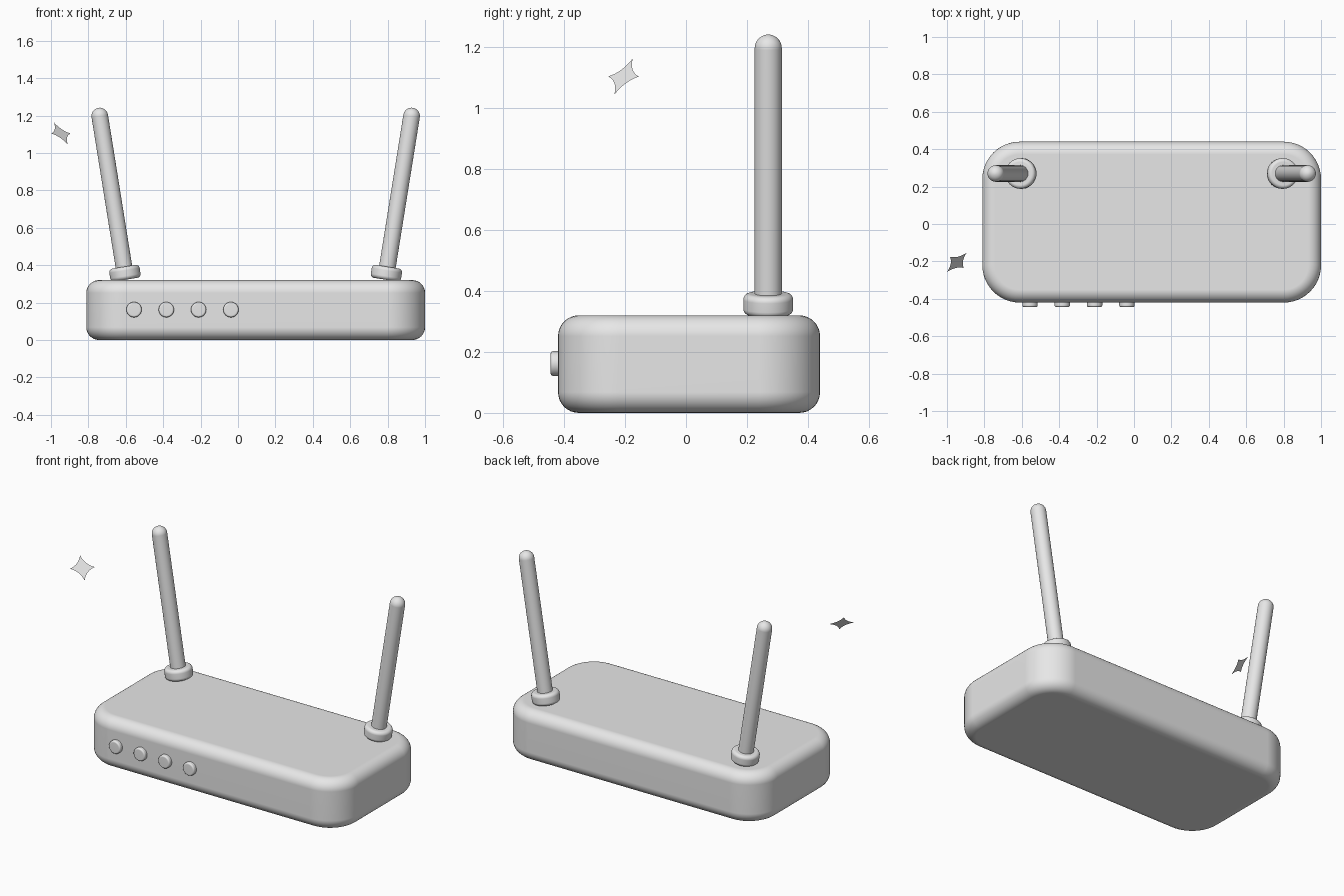
import bpy, bmesh, math
from mathutils import Matrix, Vector

if "Cube" in bpy.data.objects:
    bpy.data.objects.remove(bpy.data.objects["Cube"])

grey = bpy.data.materials.new("light_grey")
grey.diffuse_color = (0.8, 0.8, 0.8, 1)
grey.use_nodes = True
grey.node_tree.nodes["Principled BSDF"].inputs["Base Color"].default_value = grey.diffuse_color


def finish(name, bm, matrix=Matrix(), smooth=True):
    mesh = bpy.data.meshes.new(name)
    bm.to_mesh(mesh)
    bm.free()
    ob = bpy.data.objects.new(name, mesh)
    bpy.context.collection.objects.link(ob)
    mesh.materials.append(grey)
    ob.matrix_world = matrix
    if smooth:
        bpy.ops.object.select_all(action='DESELECT')
        ob.select_set(True)
        bpy.context.view_layer.objects.active = ob
        bpy.ops.object.shade_smooth_by_angle(angle=math.radians(35))
        ob.modifiers.new("even_shading", 'WEIGHTED_NORMAL').keep_sharp = True
    return ob


def lathe(name, profile, matrix, steps=40):
    """Revolve (radius, height) points about local z."""
    bm = bmesh.new()
    vs = [bm.verts.new((r, 0, z)) for r, z in profile]
    es = [bm.edges.new(p) for p in zip(vs, vs[1:])]
    bmesh.ops.spin(bm, geom=vs + es, axis=(0, 0, 1), cent=(0, 0, 0),
                   angle=math.tau, steps=steps)
    bmesh.ops.remove_doubles(bm, verts=bm.verts, dist=1e-5)
    bmesh.ops.recalc_face_normals(bm, faces=bm.faces)
    return finish(name, bm, matrix)


def arc(r, z, radius, a0, a1, n):
    """Points of an arc centred at (r, z), angles in degrees."""
    return [(r + radius * math.cos(math.radians(a0 + (a1 - a0) * i / n)),
             z + radius * math.sin(math.radians(a0 + (a1 - a0) * i / n)))
            for i in range(n + 1)]


def disc(radius, half, bevel):
    """Profile of a disc with rounded rims."""
    return ([(0, -half)] + arc(radius - bevel, bevel - half, bevel, -90, 0, 5)
            + arc(radius - bevel, half - bevel, bevel, 0, 90, 5) + [(0, half)])


# Body: box with wide vertical corners, then rounded rims
MID_X, MID_Y = 0.0945, 0.01
bm = bmesh.new()
bmesh.ops.create_cube(bm, size=1)
bmesh.ops.scale(bm, verts=bm.verts, vec=(1.811, 0.86, 0.32))
upright = [e for e in bm.edges if abs(e.verts[0].co.z - e.verts[1].co.z) > 0.1]
bmesh.ops.bevel(bm, geom=upright, offset=0.2, offset_type='OFFSET',
                segments=12, profile=0.5, affect='EDGES')
rims = [e for e in bm.edges if abs(e.verts[0].co.z - e.verts[1].co.z) < 1e-4]
bmesh.ops.bevel(bm, geom=rims, offset=0.068, offset_type='OFFSET',
                segments=8, profile=0.5, affect='EDGES')
finish("router_body", bm, Matrix.Translation((MID_X, MID_Y, 0.16)))

# Antennas leaning outward, each with a collar
for side, s in (("left", -1), ("right", 1)):
    base = (Matrix.Translation((MID_X + s * 0.699, 0.27, 0.357))
            @ Matrix.Rotation(s * math.radians(9.1), 4, 'Y'))
    lathe(side + "_collar", disc(0.082, 0.035, 0.02), base)
    rod = [(0, -0.01), (0.0445, -0.01)] + arc(0, 0.851, 0.0445, 0, 90, 8)
    lathe(side + "_antenna", rod, base)

# Row of round buttons on the front
for i in range(4):
    lathe(f"button_{i + 1}", disc(0.041, 0.0225, 0.01),
          Matrix.Translation((-0.556 + i * 0.1727, -0.422, 0.162))
          @ Matrix.Rotation(math.pi / 2, 4, 'X'))

# Floating four-pointed sparkle, a flat sheet with concave edges
centre = Vector((-0.947, -0.205, 1.104))
u = Vector((0.052, 0.051, 0.0))
v = Vector((-0.037, 0.030, 0.059))
bm = bmesh.new()
hub = bm.verts.new(centre)
rim = []
for q in range(4):
    a = u * (1, 0, -1, 0)[q] + v * (0, 1, 0, -1)[q]
    b = u * (0, -1, 0, 1)[q] + v * (1, 0, -1, 0)[q]
    for i in range(8):
        t = i / 8
        bend = 4 * t * (1 - t) * 0.13
        rim.append(bm.verts.new(centre + a * (1 - t - bend) + b * (t - bend)))
for i, p in enumerate(rim):
    bm.faces.new((hub, p, rim[(i + 1) % len(rim)]))
finish("sparkle", bm, smooth=False)
